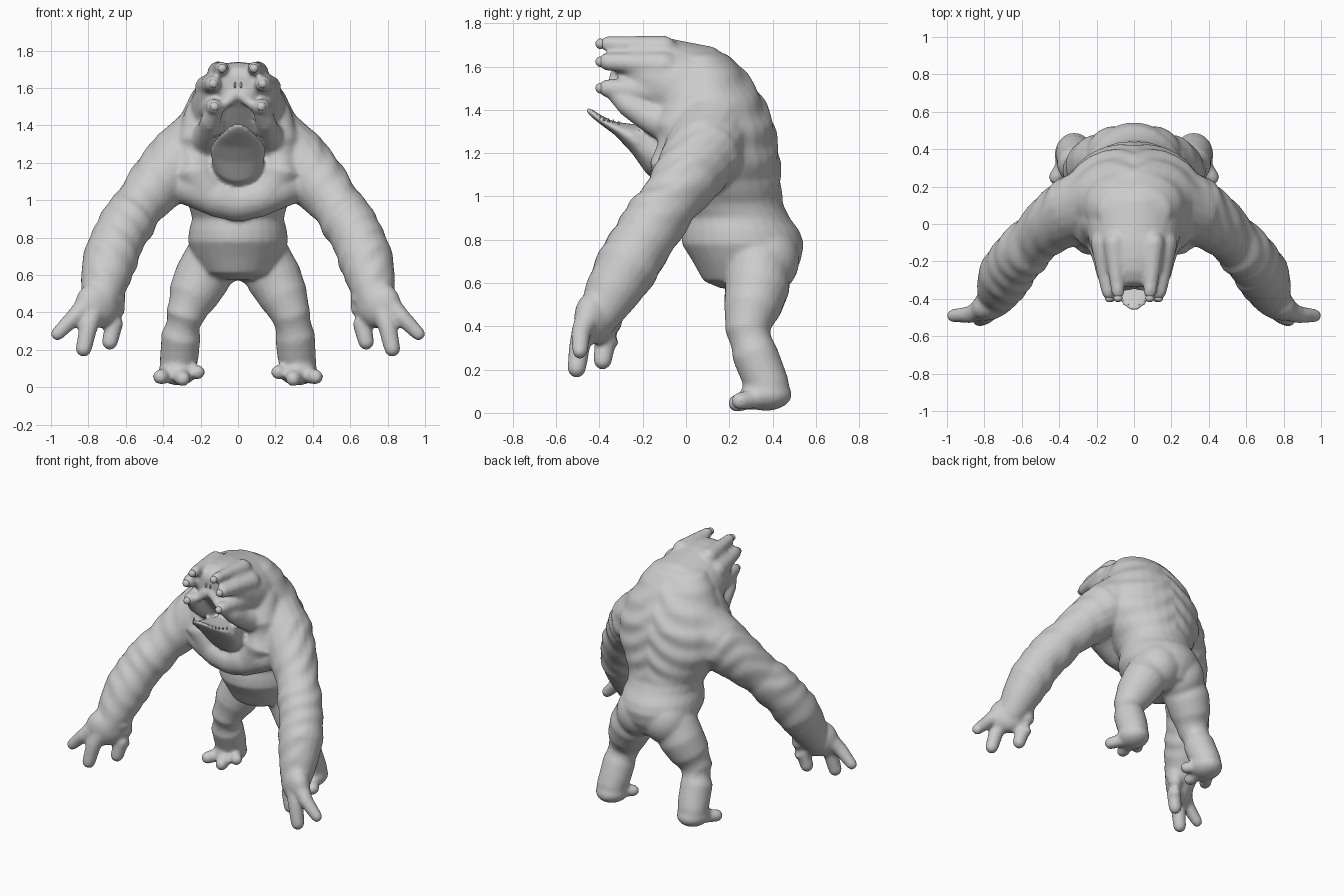
import bpy, bmesh, math
from mathutils import Vector, Matrix

cube = bpy.data.objects.get("Cube")
if cube:
    bpy.data.objects.remove(cube)

skin = bpy.data.materials.new("grey clay")
skin.use_nodes = True
skin.diffuse_color = (0.6, 0.6, 0.6, 1)
skin.node_tree.nodes["Principled BSDF"].inputs["Base Color"].default_value = (0.6, 0.6, 0.6, 1)


def finish(bm, name):
    bmesh.ops.recalc_face_normals(bm, faces=bm.faces)
    mesh = bpy.data.meshes.new(name)
    bm.to_mesh(mesh)
    bm.free()
    mesh.materials.append(skin)
    obj = bpy.data.objects.new(name, mesh)
    bpy.context.collection.objects.link(obj)
    for p in mesh.polygons:
        p.use_smooth = True
    return obj


def skin_rings(bm, rings):
    """Bridge equal rings of points and cap both ends."""
    loops = [[bm.verts.new(p) for p in ring] for ring in rings]
    n = len(loops[0])
    for a, b in zip(loops, loops[1:]):
        for i in range(n):
            j = (i + 1) % n
            bm.faces.new((a[i], a[j], b[j], b[i]))
    bm.faces.new(loops[0][::-1])
    bm.faces.new(loops[-1])


def circle(n=28):
    return [(math.cos(i * math.tau / n), math.sin(i * math.tau / n)) for i in range(n)]


def trunk(bm, rows):
    """Horizontal sections: z, front y, back y, half width."""
    skin_rings(bm, [[(w * c, (f + b) / 2 + (b - f) / 2 * s, z) for c, s in circle()]
                    for z, f, b, w in rows])


def muzzle(bm, rows):
    """Upright sections: y, bottom z, top z, half width."""
    skin_rings(bm, [[(w * c, y, (lo + hi) / 2 + (hi - lo) / 2 * s) for c, s in circle()]
                    for y, lo, hi, w in rows])


def tube(bm, side, rows):
    """Round limb with domed ends: x, y, z, radius."""
    pts = [Vector((x * side, y, z)) for x, y, z, r in rows]
    rad = [row[3] for row in rows]
    rings = []
    for i, p in enumerate(pts):
        d = (pts[min(i + 1, len(pts) - 1)] - pts[max(i - 1, 0)]).normalized()
        q = d.to_track_quat('Z', 'Y')
        steps = [0]
        if i == 0:
            steps = [-80, -55, -28, 0]
        elif i == len(pts) - 1:
            steps = [0, 28, 55, 80]
        for a in map(math.radians, steps):
            r = rad[i] * math.cos(a)
            rings.append([p + d * rad[i] * math.sin(a) + q @ Vector((r * c, r * s, 0))
                          for c, s in circle(20)])
    skin_rings(bm, rings)


def ball(bm, center, size, tilt=0):
    m = Matrix.Translation(center) @ Matrix.Rotation(tilt, 4, 'Z') @ Matrix.Diagonal((*size, 1))
    bmesh.ops.create_uvsphere(bm, u_segments=24, v_segments=14, radius=1, matrix=m)


bm = bmesh.new()

# Belly, chest and hunched back
trunk(bm, [(.575, .16, .4, .1), (.61, .08, .48, .19), (.7, .03, .53, .24), (.78, -.02, .545, .268),
           (.84, -.02, .525, .262), (.9, -.01, .48, .245), (.96, -.05, .45, .26),
           (1.03, -.1, .44, .3), (1.1, -.13, .44, .35), (1.2, -.13, .43, .38),
           (1.33, -.12, .41, .37), (1.45, -.12, .36, .31), (1.57, -.1, .28, .25),
           (1.65, -.06, .2, .19), (1.69, 0, .1, .08)])

# Head hood and lower jaw with throat pouch
muzzle(bm, [(-.335, 1.55, 1.67, .09), (-.31, 1.51, 1.71, .13), (-.25, 1.44, 1.735, .185),
            (-.18, 1.36, 1.74, .215), (-.1, 1.29, 1.735, .24), (0, 1.24, 1.715, .26),
            (.13, 1.22, 1.69, .26), (.24, 1.25, 1.6, .22)])
muzzle(bm, [(-.46, 1.39, 1.415, .025), (-.43, 1.36, 1.4, .065), (-.385, 1.325, 1.37, .1),
            (-.33, 1.285, 1.345, .13), (-.25, 1.2, 1.335, .15), (-.18, 1.1, 1.33, .14),
            (-.05, 1.03, 1.3, .13)])

eyes = [(.085, 1.705, .036), (.132, 1.622, .042), (.125, 1.5, .042)]
for s in (1, -1):
    # Eye stalks running back into the hood
    for x, z, r in eyes:
        tube(bm, s, [(x, -.364, z, r), (x * 1.12, -.28, z - .004, r * 1.1),
                     (x * 1.25, -.1, z - .02, r * 1.6)])
    # Cheek, lip and snout fold
    tube(bm, s, [(.12, -.335, 1.485, .04), (.145, -.27, 1.425, .055), (.155, -.19, 1.375, .065),
                 (.17, -.08, 1.33, .09)])
    tube(bm, s, [(.02, -.325, 1.56, .03), (.07, -.335, 1.515, .028), (.12, -.33, 1.48, .035)])
    # Neck folds running into the chest and its low V-shaped edge
    tube(bm, s, [(.19, .02, 1.45, .1), (.21, -.03, 1.3, .115), (.23, -.055, 1.15, .115),
                 (.16, -.06, 1.05, .1)])
    tube(bm, s, [(.31, .0, 1.1, .11), (.22, -.04, 1.065, .11), (.1, -.06, 1.01, .105),
                 (0, -.06, .985, .1)])
    # Arm
    tube(bm, s, [(.18, .12, 1.3, .2), (.32, .08, 1.2, .185), (.44, .0, 1.08, .158),
                 (.53, -.08, .97, .135), (.585, -.14, .89, .148), (.64, -.2, .8, .142),
                 (.685, -.27, .68, .148), (.715, -.34, .56, .128), (.735, -.39, .47, .105)])
    # Palm and fingers
    ball(bm, (.75 * s, -.42, .44), (.13, .085, .125), -.5 * s)
    tube(bm, s, [(.8, -.45, .45, .06), (.88, -.485, .37, .046), (.965, -.49, .285, .037)])
    tube(bm, s, [(.77, -.45, .42, .065), (.8, -.49, .32, .05), (.825, -.505, .205, .044)])
    tube(bm, s, [(.67, -.37, .46, .07), (.66, -.37, .35, .05), (.685, -.385, .242, .044)])
    tube(bm, s, [(.66, -.35, .47, .06), (.652, -.345, .4, .05), (.655, -.35, .33, .04)])
    # Buttock and leg
    ball(bm, (.1 * s, .365, .71), (.16, .16, .17))
    tube(bm, s, [(.14, .33, .68, .15), (.195, .33, .58, .15), (.245, .305, .48, .133),
                 (.285, .285, .38, .105), (.305, .315, .28, .106), (.312, .355, .18, .104),
                 (.32, .38, .12, .1)])
    # Foot and toes
    ball(bm, (.32 * s, .37, .085), (.105, .12, .075))
    tube(bm, s, [(.34, .36, .08, .06), (.39, .29, .06, .042), (.415, .25, .055, .042)])
    tube(bm, s, [(.32, .36, .07, .06), (.305, .28, .06, .046), (.295, .235, .045, .042)])
    tube(bm, s, [(.29, .37, .08, .06), (.245, .32, .085, .04), (.215, .29, .08, .04)])

body = finish(bm, "body")

# Fuse the parts into one soft skin
fuse = body.modifiers.new("fuse", 'REMESH')
fuse.mode = 'VOXEL'
fuse.voxel_size = .012
soft = body.modifiers.new("soften", 'SMOOTH')
soft.factor = .5
soft.iterations = 9
graph = bpy.context.evaluated_depsgraph_get()
fused = bpy.data.meshes.new_from_object(body.evaluated_get(graph))
body.modifiers.clear()
body.data = fused


def band(v, lo, hi, edge):
    return max(0, min(1, (v - lo) / edge, (hi - v) / edge))


# Soft uneven folds across the back and arms
normals = [v.normal.copy() for v in fused.vertices]
for v, n in zip(fused.vertices, normals):
    x, y, z = v.co
    ax = abs(x)
    back = band(z, .95, 1.66, .12) * band(y, .08, .7, .12) * band(ax, -1, .5, .2)
    lift = .005 * back * math.sin(45 * (z + .4 * ax) + 2 * math.sin(9 * ax))
    arm = band(ax, .36, .82, .08) * band(z, .5, 1.4, .1)
    lift += .003 * arm * math.sin(40 * (ax - z) + 3 * math.sin(11 * y))
    v.co += n * lift
fused.materials.clear()
fused.materials.append(skin)
for p in fused.polygons:
    p.use_smooth = True
    p.material_index = 0

# Eyeballs, nostrils and small lower teeth
for s, label in ((1, "left"), (-1, "right")):
    bm = bmesh.new()
    for x, z, r in eyes:
        ball(bm, (x * s, -.396, z), (.024, .022, .024))
    finish(bm, label + "_eyes")
    bm = bmesh.new()
    ball(bm, (.016 * s, -.335, 1.615), (.006, .01, .016), .3 * s)
    finish(bm, label + "_nostril")
    bm = bmesh.new()
    for i in range(8):
        t = i / 7
        spot = (s * (.03 + .1 * t), -.43 + .12 * t ** 1.5, 1.392 - .05 * t ** .7)
        bmesh.ops.create_cone(bm, segments=8, radius1=.006, radius2=.001, depth=.018,
                              cap_ends=True, matrix=Matrix.Translation(spot))
    finish(bm, label + "_teeth")
